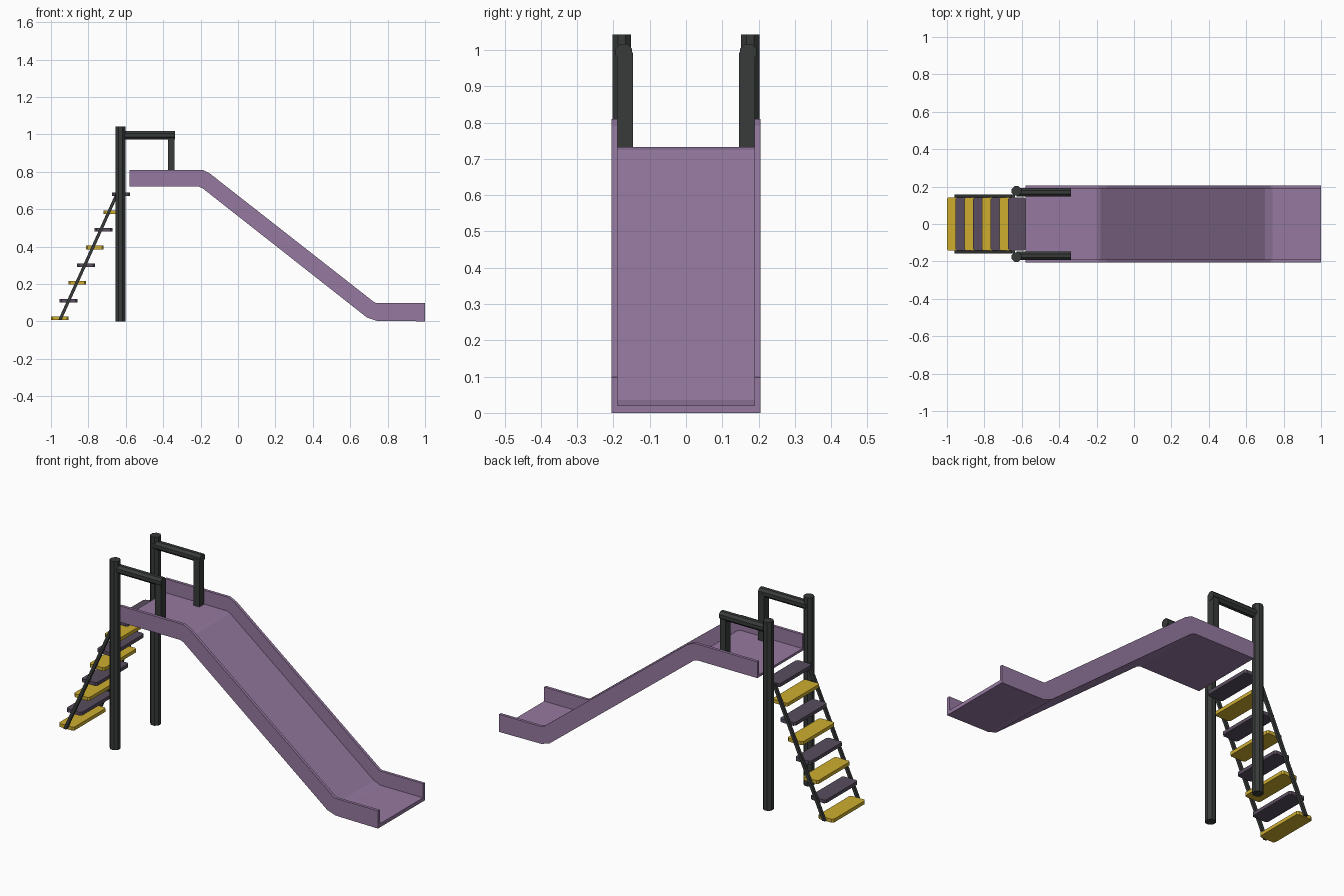
import bpy, bmesh, math
from mathutils import Vector

if "Cube" in bpy.data.objects:
    bpy.data.objects.remove(bpy.data.objects["Cube"])


def material(name, rgb):
    m = bpy.data.materials.new(name)
    m.diffuse_color = (*rgb, 1)
    m.use_nodes = True
    m.node_tree.nodes["Principled BSDF"].inputs["Base Color"].default_value = m.diffuse_color
    return m


PURPLE = material("purple", (0.30, 0.19, 0.35))
PLUM = material("plum", (0.10, 0.075, 0.115))
YELLOW = material("yellow", (0.62, 0.42, 0.03))
DARK = material("charcoal", (0.04, 0.043, 0.043))


def finish(bm, name, mat):
    bmesh.ops.recalc_face_normals(bm, faces=bm.faces)
    me = bpy.data.meshes.new(name)
    bm.to_mesh(me)
    bm.free()
    me.materials.append(mat)
    ob = bpy.data.objects.new(name, me)
    bpy.context.collection.objects.link(ob)
    return ob


def loft(name, rings, mat):
    # skin a series of matching closed rings and cap the ends
    bm = bmesh.new()
    rows = [[bm.verts.new(p) for p in ring] for ring in rings]
    n = len(rows[0])
    for a, b in zip(rows, rows[1:]):
        for i in range(n):
            bm.faces.new((a[i], a[(i + 1) % n], b[(i + 1) % n], b[i]))
    bm.faces.new(rows[0])
    bm.faces.new(rows[-1])
    return finish(bm, name, mat)


def box(name, center, size, mat, clip=0):
    bm = bmesh.new()
    bmesh.ops.create_cube(bm, size=1)
    for v in bm.verts:
        v.co = Vector(center) + v.co * Vector(size)
    if clip:
        upright = [e for e in bm.edges
                   if abs(e.verts[0].co.z - e.verts[1].co.z) > 1e-5]
        bmesh.ops.bevel(bm, geom=upright, offset=clip, segments=1, affect='EDGES')
    return finish(bm, name, mat)


def rod(name, a, b, radius, mat, sides=8):
    a, b = Vector(a), Vector(b)
    q = (b - a).to_track_quat('Z', 'Y')
    step = 2 * math.pi / sides
    circle = [q @ Vector((radius * math.cos((i + .5) * step),
                          radius * math.sin((i + .5) * step), 0)) for i in range(sides)]
    return loft(name, [[a + c for c in circle], [b + c for c in circle]], mat)


# Slide chute: U section; stations give (x, z) of underside, bed and wall top
stations = [
    ((-0.58, 0.720), (-0.58, 0.733), (-0.58, 0.810)),
    ((-0.21, 0.720), (-0.20, 0.733), (-0.19, 0.810)),
    ((-0.19, 0.712), (-0.18, 0.725), (-0.15, 0.790)),
    ((0.69, 0.020), (0.70, 0.035), (0.73, 0.101)),
    ((0.74, 0.003), (0.74, 0.020), (0.742, 0.098)),
    ((1.00, 0.000), (1.00, 0.020), (1.00, 0.098)),
]
W, IN = 0.205, 0.189
rings = []
for under, bed, top in stations:
    section = [(-W, under), (W, under), (W, top), (IN, top),
               (IN, bed), (-IN, bed), (-IN, top), (-W, top)]
    rings.append([(p[0], y, p[1]) for y, p in section])
loft("slide_chute", rings, PURPLE)

# Posts, handrails and ladder rails on both sides
for side, s in (("front", -1), ("back", 1)):
    y = 0.177 * s
    rod(f"{side}_post", (-0.628, y, 0), (-0.628, y, 1.043), 0.028, DARK)
    rod(f"{side}_handrail", (-0.628, 0.171 * s, 0.994),
        (-0.337, 0.171 * s, 0.994), 0.0245, DARK)
    box(f"{side}_handrail_support", (-0.357, 0.168 * s, 0.862),
        (0.035, 0.043, 0.262), DARK)
    # slanted ladder rail
    loft(f"{side}_ladder_rail",
         [[(x + dx, yy * s, z) for dx, yy in
           ((-.009, .142), (.009, .142), (.009, .157), (-.009, .157))]
          for x, z in ((-0.951, 0.010), (-0.645, 0.685))], DARK)

# Ladder treads in alternating colours
for i in range(8):
    box(f"tread_{i + 1}", (-0.953 + 0.0468 * i, 0, 0.016 + 0.0947 * i),
        (0.094, 0.286, 0.019), PLUM if i % 2 else YELLOW, clip=0.009)
